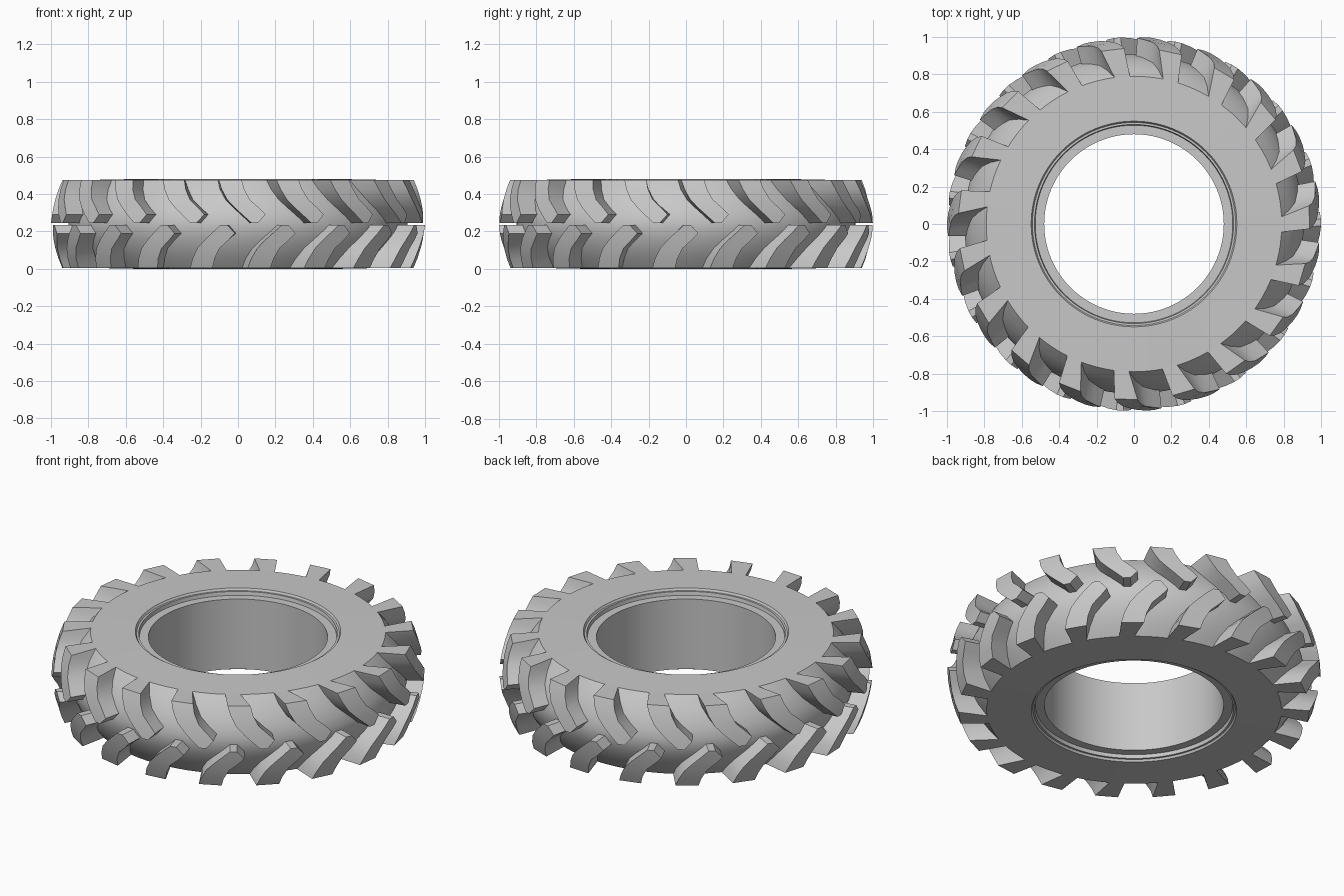
import bpy, bmesh, math
from mathutils import Matrix, Vector

if "Cube" in bpy.data.objects:
    bpy.data.objects.remove(bpy.data.objects["Cube"])

MID = 0.24        # height of the tread centre line
LUGS = 19         # lugs in each row
PITCH = 360 / LUGS

rubber = bpy.data.materials.new("grey rubber")
rubber.use_nodes = True
GREY = (0.58, 0.58, 0.58, 1)
rubber.diffuse_color = GREY
rubber.node_tree.nodes["Principled BSDF"].inputs["Base Color"].default_value = GREY


def finish(bm, name, angle):
    """Turn a bmesh into a shaded object."""
    bmesh.ops.recalc_face_normals(bm, faces=bm.faces)
    mesh = bpy.data.meshes.new(name)
    bm.to_mesh(mesh)
    bm.free()
    mesh.materials.append(rubber)
    obj = bpy.data.objects.new(name, mesh)
    bpy.context.collection.objects.link(obj)
    bpy.ops.object.select_all(action='DESELECT')
    obj.select_set(True)
    bpy.context.view_layer.objects.active = obj
    bpy.ops.object.shade_smooth_by_angle(angle=math.radians(angle))
    return obj


def polar(r, deg, z):
    """Point at an angle measured from the front, towards +x."""
    a = math.radians(deg - 90)
    return Vector((r * math.cos(a), r * math.sin(a), z))


# Carcass: half profile (radius, height above the centre line), mirrored and spun
half = [(0.48, 0.207), (0.528, 0.207), (0.532, 0.228), (0.543, 0.228),
        (0.55, 0.24), (0.79, 0.235), (0.832, 0.185), (0.868, 0.13),
        (0.893, 0.075), (0.907, 0.025)]
profile = half + [(r, -h) for r, h in reversed(half)]
bm = bmesh.new()
verts = [bm.verts.new((r, 0, MID + h)) for r, h in profile]
edges = [bm.edges.new((verts[i], verts[(i + 1) % len(verts)])) for i in range(len(verts))]
bmesh.ops.spin(bm, geom=verts + edges, cent=(0, 0, 0), axis=(0, 0, 1),
               angle=math.tau, steps=96, use_duplicate=False)
bmesh.ops.remove_doubles(bm, verts=bm.verts, dist=0.0005)
finish(bm, "tyre_carcass", 25)

# Lug sections: height above centre, base radius, outer radius,
# base left/right angle, outer left/right angle
SECTIONS = [
    (0.235, 0.780, 0.940, -8.0, -2.2, -6.3, 1.2),
    (0.185, 0.815, 0.960, -6.9, 0.0, -5.2, 2.0),
    (0.130, 0.850, 0.977, -4.6, 2.6, -3.4, 3.7),
    (0.085, 0.872, 0.988, -1.6, 6.0, -0.9, 6.6),
    (0.050, 0.885, 0.995, 0.9, 8.8, 1.3, 8.5),
    (0.006, 0.890, 1.000, 3.8, 6.4, 4.1, 6.2),
]


def tread_row(name, side, offset):
    """A ring of bent lugs on the upper (1) or lower (-1) half."""
    bm = bmesh.new()
    for k in range(LUGS):
        turn = offset + k * PITCH
        rings = []
        for h, rb, ro, bl, br, ol, orr in SECTIONS:
            z = MID + side * h
            corners = [(rb, bl), (ro, ol), (ro, orr), (rb, br)]
            rings.append([bm.verts.new(polar(r, a + turn, z)) for r, a in corners])
        for a, b in zip(rings, rings[1:]):
            for i in range(4):
                j = (i + 1) % 4
                bm.faces.new((a[i], a[j], b[j], b[i]))
        bm.faces.new(rings[0])
        bm.faces.new(rings[-1])
    finish(bm, name, 30)


# The two rows are mirrored and staggered by half a pitch
tread_row("upper_tread_lugs", 1, 0)
tread_row("lower_tread_lugs", -1, PITCH / 2)
